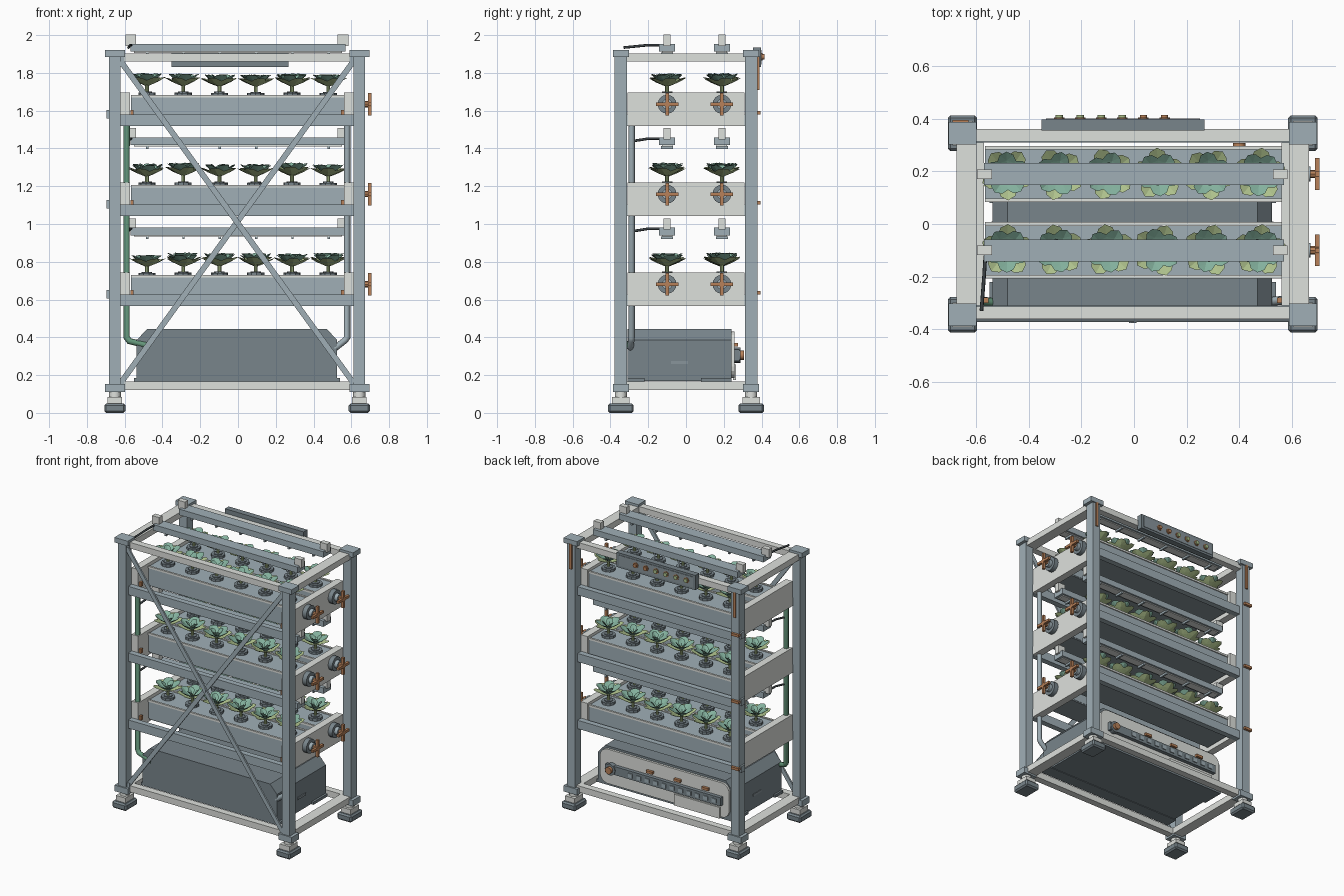
import bpy, bmesh, math, random
from mathutils import Vector, Matrix

random.seed(4)
if "Cube" in bpy.data.objects:
    bpy.data.objects.remove(bpy.data.objects["Cube"])


def material(name, r, g, b):
    m = bpy.data.materials.new(name)
    m.use_nodes = True
    m.diffuse_color = (r, g, b, 1)
    m.node_tree.nodes["Principled BSDF"].inputs["Base Color"].default_value = (r, g, b, 1)
    return m


STEEL = material("blue grey steel", .35, .43, .47)
PALE = material("pale grey", .73, .75, .72)
PANEL = material("mid grey", .25, .30, .33)
DARK = material("slate", .19, .235, .26)
BLACK = material("charcoal", .045, .055, .06)
COPPER = material("copper", .48, .22, .10)
GREEN = material("pipe green", .13, .31, .20)
TEAL = material("teal leaf", .23, .44, .34)
LIME = material("light leaf", .42, .53, .26)


def finish(name, bm, *mats):
    bmesh.ops.recalc_face_normals(bm, faces=bm.faces)
    mesh = bpy.data.meshes.new(name)
    bm.to_mesh(mesh)
    bm.free()
    for m in mats:
        mesh.materials.append(m)
    ob = bpy.data.objects.new(name, mesh)
    bpy.context.collection.objects.link(ob)
    return ob


def box(name, mat, x, y, z, bevel=0):
    """Box from three (low, high) ranges."""
    bm = bmesh.new()
    size = [b - a for a, b in (x, y, z)]
    mid = [(a + b) / 2 for a, b in (x, y, z)]
    bmesh.ops.create_cube(bm, size=1, matrix=Matrix.Translation(mid) @ Matrix.Diagonal((*size, 1)))
    if bevel:
        bmesh.ops.bevel(bm, geom=bm.edges[:], offset=bevel, segments=1, affect='EDGES')
    return finish(name, bm, mat)


def around(c, half):
    return (c - half, c + half)


def rod(name, mat, a, b, r, sides=12):
    """Cylinder between two points."""
    a, b = Vector(a), Vector(b)
    bm = bmesh.new()
    rot = (b - a).to_track_quat('Z', 'Y').to_matrix().to_4x4()
    bmesh.ops.create_cone(bm, cap_ends=True, segments=sides, radius1=r, radius2=r,
                          depth=(b - a).length, matrix=Matrix.Translation((a + b) / 2) @ rot)
    for f in bm.faces:
        f.smooth = len(f.verts) == 4 and sides > 8
    return finish(name, bm, mat)


def pipe(name, mat, points, r):
    """Tube along a path."""
    cu = bpy.data.curves.new(name, 'CURVE')
    cu.dimensions = '3D'
    cu.bevel_depth, cu.bevel_resolution, cu.use_fill_caps = r, 2, True
    sp = cu.splines.new('POLY')
    sp.points.add(len(points) - 1)
    for p, co in zip(sp.points, points):
        p.co = (*co, 1)
    cu.materials.append(mat)
    ob = bpy.data.objects.new(name, cu)
    bpy.context.collection.objects.link(ob)


def prism(name, mat, outline, y0, y1):
    """Extrude an x-z outline along y."""
    bm = bmesh.new()
    f = bm.faces.new([bm.verts.new((x, y0, z)) for x, z in outline])
    new = bmesh.ops.extrude_face_region(bm, geom=[f])["geom"]
    bmesh.ops.translate(bm, vec=(0, y1 - y0, 0), verts=[v for v in new if isinstance(v, bmesh.types.BMVert)])
    return finish(name, bm, mat)


CX, PX, PY = -.005, .647, .345
SHELVES = (.566, 1.043, 1.519)
ROWS = (-.10, .19)

# Corner posts, caps and feet
for sx in (-1, 1):
    for sy in (-1, 1):
        x, y = CX + sx * PX, sy * PY
        box("post", STEEL, around(x, .031), around(y, .033), (.12, 1.9))
        box("top_cap", STEEL, around(x, .053), around(y, .042), (1.885, 1.92))
        box("bottom_cap", STEEL, around(x, .053), around(y, .042), (.11, .153))
        rod("foot_stem", PALE, (x, y, .07), (x, y, .115), .032)
        box("foot_collar", PALE, around(x, .038), around(y, .047), (.045, .085))
        box("foot_pad", DARK, around(x, .056), around(y, .068), (0, .05), .01)

# Perimeter rails at top and bottom
for z in ((1.86, 1.903), (.122, .167)):
    for s in (-1, 1):
        box("long_rail", PALE, around(CX, PX - .03), around(s * .338, .024), z)
        box("short_rail", PALE, around(CX + s * .632, .038), (-.315, .315), z)

# Front cross brace of two flat bars with corner plates
for s in (-1, 1):
    a, b = Vector((CX - s * .615, 1.86)), Vector((CX + s * .615, .16))
    side = (b - a).orthogonal().normalized() * .015
    y = -.361 - s * .005
    prism("cross_brace", STEEL, [a - side, a + side, b + side, b - side], y - .006, y + .006)
    for x, z in (a, b):
        box("brace_plate", STEEL, around(x, .02), (-.366, -.355), around(z, .025))
rod("brace_pin", STEEL, (CX, -.376, 1.01), (CX, -.35, 1.01), .014)


# One plant: net cup, stem and rings of broad, folded leaves
def leaf(bm, ang, length, width, z0, rise, mat):
    rot = Matrix.Rotation(ang, 3, 'Z')
    tip = (length, 0, z0 + rise)
    rib = (length * .6, 0, z0 + rise * .5)
    left, right = [[(length * .45, s * width, z0 + rise * .6),
                    (length * .85, s * width * .65, z0 + rise * .95)] for s in (1, -1)]
    v = [bm.verts.new(rot @ Vector(p)) for p in ((.006, 0, z0), rib, tip, *left, *right)]
    for side in ((0, 1, 3), (3, 1, 4), (4, 1, 2), (0, 5, 1), (5, 6, 1), (6, 2, 1)):
        bm.faces.new([v[i] for i in side]).material_index = mat


def plant_mesh():
    bm = bmesh.new()
    for r, z0, z1, mat in ((.046, 0, .018, 2), (.028, .016, .024, 2), (.01, .02, .08, 1)):
        new = bmesh.ops.create_cone(bm, cap_ends=True, segments=10, radius1=r, radius2=r, depth=z1 - z0,
                                    matrix=Matrix.Translation((0, 0, (z0 + z1) / 2)))
        for f in {f for v in new["verts"] for f in v.link_faces}:
            f.material_index = mat
    for i in range(5):
        turn = i * math.tau / 5
        leaf(bm, turn, .1, .042, .053, .046, 1)
        leaf(bm, turn + .63, .085, .04, .062, .056, 0)
        if i < 3:
            leaf(bm, turn * 5 / 3, .045, .024, .07, .05, 0)
    ob = finish("plant", bm, TEAL, LIME, DARK)
    mesh = ob.data
    bpy.data.objects.remove(ob)
    return mesh


PLANT = plant_mesh()


def light_bar(y, z):
    """Lamp housing with lens and end brackets; z is its underside."""
    box("lamp_housing", STEEL, (-.57, .57), around(y, .042), (z, z + .042))
    box("lamp_lens", PALE, (-.55, .55), around(y, .028), (z - .006, z))
    for i in range(6):
        box("lamp_emitter", STEEL, around(-.48 + i * .192, .006), around(y, .032), (z - .02, z - .005))
    for x in (-.568, .556):
        box("lamp_bracket", PALE, around(x, .028), around(y, .018), (z + .03, z + .09))


# Growing shelves
for z in SHELVES:
    for s in (-1, 1):
        box("shelf_rail", STEEL, around(CX, .62), around(s * .33, .02), (z, z + .06))
        box("shelf_end", PALE, around(CX + s * .592, .026), (-.31, .31), (z, z + .178))
        box("shelf_clip", COPPER, around(CX + s * .557, .008), around(-.29, .01), (z + .055, z + .085))
    for y in ROWS:
        box("grow_channel", STEEL, (-.566, .566), around(y, .1), (z + .03, z + .158))
        for s in (-1, 1):
            box("channel_lip", PALE, (-.566, .566), around(y + s * .1, .007), (z + .15, z + .164))
        box("channel_base", PANEL, (-.56, .56), around(y, .098), (z + .022, z + .031))
        for i in range(6):
            ob = bpy.data.objects.new("plant", PLANT)
            ob.location = (-.482 + i * .192, y, z + .158)
            ob.rotation_euler.z = random.uniform(0, math.tau)
            ob.scale = (1, 1, random.uniform(.92, 1.05))
            bpy.context.collection.objects.link(ob)
        # Valve with cross handle
        h = z + .115
        rod("valve_body", DARK, (.6, y, h), (.645, y, h), .05, 16)
        rod("valve_neck", STEEL, (.64, y, h), (.67, y, h), .028)
        rod("valve_stem", COPPER, (.66, y, h), (.706, y, h), .016, 8)
        box("handle_bar", COPPER, (.688, .706), around(y, .06), around(h, .009))
        box("handle_bar", COPPER, (.688, .706), around(y, .009), around(h, .06))
    # Clip on the rear post
    box("post_sensor", STEEL, (-.695, -.68), around(.345, .02), (z + .04, z + .085))
    box("post_tap", COPPER, (-.69, -.63), (.37, .395), around(z + .07, .009))

# Lamps and their cables
for i, z in enumerate((.94, 1.417, 1.912)):
    for y in ROWS:
        light_bar(y, z)
    front = -.33 if i == 2 else -.28
    pipe("lamp_cable", BLACK, [(-.565, -.12, z + .035), (-.57, -.2, z + .035), (-.58, front, z + .022)], .007)

# Supply and drain pipes
pipe("supply_pipe", GREEN, [(-.59, -.288, 1.53), (-.59, -.288, .40), (-.575, -.293, .38), (-.47, -.306, .355)], .017)
pipe("drain_pipe", STEEL, [(.578, -.288, 1.53), (.578, -.288, .40), (.568, -.29, .385), (.51, -.295, .34)], .017)

# Reservoir with chamfered shoulders
prism("reservoir", DARK, [(-.537, .17), (.525, .17), (.525, .385), (.47, .445), (-.48, .445), (-.537, .385)], -.31, .24)
for s in (-1, 1):
    box("reservoir_grip", PANEL, around(CX + s * .531, .005), around(-.035, .045), around(.268, .008))
for y in ((-.31, -.22), (.08, .24)):
    box("reservoir_skid", DARK, (-.55, .54), y, (.166, .185))

# Rear service panel with rounded corners
corners = []
for cx, cz, start in ((.44, .37, 0), (-.46, .37, 1), (-.46, .245, 2), (.44, .245, 3)):
    for k in range(5):
        a = (start + k / 4) * math.pi / 2
        corners.append((cx + .06 * math.cos(a), cz + .06 * math.sin(a)))
prism("service_panel", PALE, corners, .238, .256)

# Manifold, ports, pump knob and junction box
box("manifold", DARK, (-.47, .44), (.25, .282), (.275, .335))
for i in range(11):
    box("manifold_port", STEEL, around(-.42 + i * .066, .017), (.28, .288), around(.305, .014))
rod("pump_body", DARK, (.40, .25, .305), (.40, .288, .305), .04, 16)
rod("pump_knob", COPPER, (.40, .285, .305), (.40, .308, .305), .024)
for x in (-.34, -.12, .1):
    box("manifold_clip", COPPER, around(x, .025), (.255, .275), (.352, .37))
box("junction_box", PALE, (-.45, -.09), (.25, .266), (.175, .255))

# Control box with indicator buttons on the upper rear rail
box("control_box", DARK, (-.352, .268), (.356, .398), (1.83, 1.935))
box("control_face", PANEL, (-.335, .25), (.396, .401), (1.845, 1.92))
for i in range(6):
    x = -.284 + i * .08
    rod("button_ring", COPPER, (x, .398, 1.885), (x, .405, 1.885), .02)
    rod("button", LIME if i < 4 else COPPER, (x, .4, 1.885), (x, .415, 1.885), .014)

# Copper strips on the rear posts
for s in (-1, 1):
    box("earth_strip", COPPER, around(CX + s * PX, .009), (.376, .388), (1.71, 1.89))
